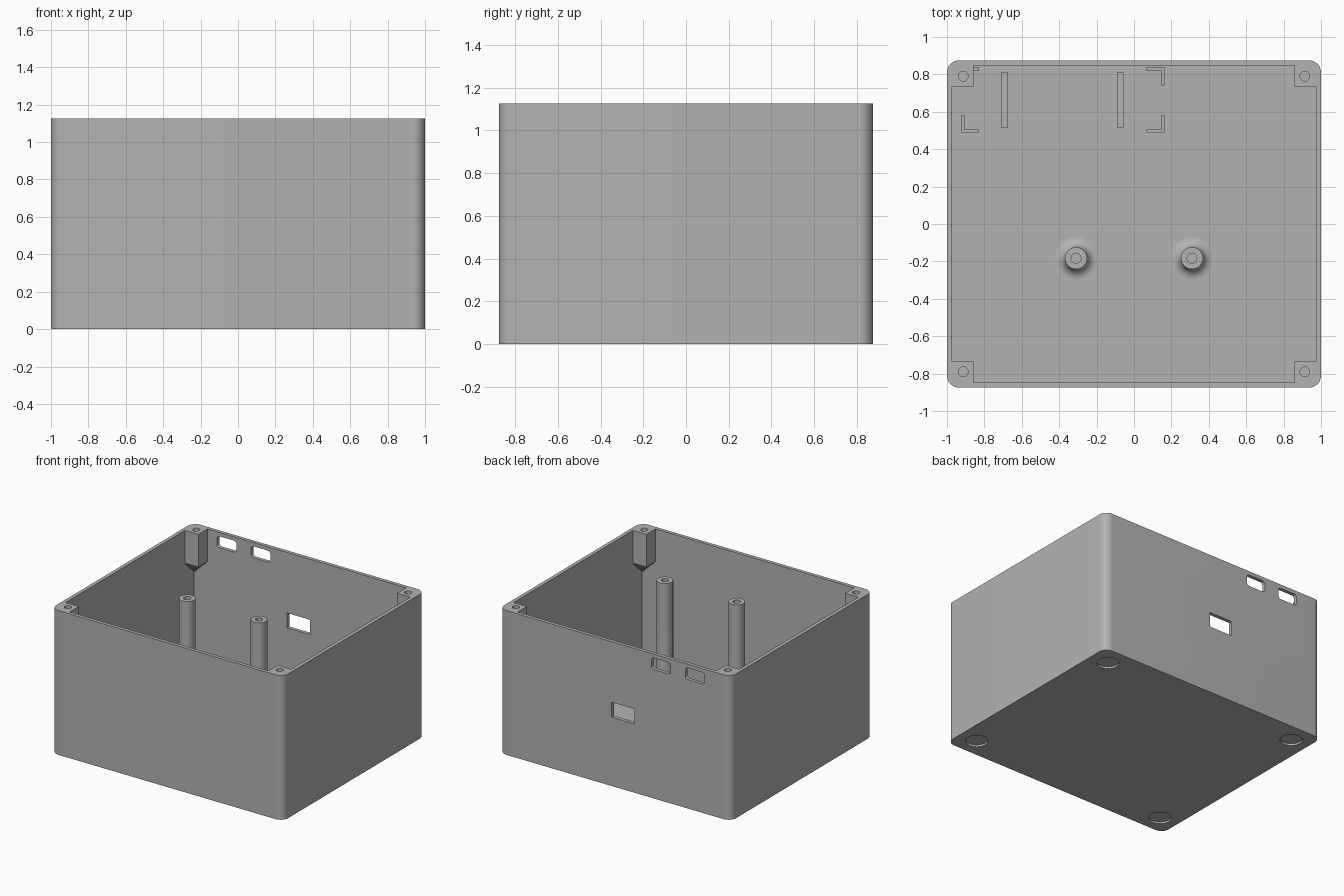
import bpy, bmesh, math
from mathutils import Vector

cube = bpy.data.objects.get("Cube")
if cube:
    bpy.data.objects.remove(cube, do_unlink=True)

HX, HY, H = 1.0, 0.875, 1.125      # half width, half depth, height
WALL, FLOOR = 0.028, 0.03
IX, IY = HX - WALL, HY - WALL      # inner wall faces

grey = bpy.data.materials.new("plain grey plastic")
grey.use_nodes = True
colour = (0.45, 0.45, 0.45, 1)
grey.diffuse_color = colour
grey.node_tree.nodes["Principled BSDF"].inputs["Base Color"].default_value = colour


def make(name, bm):
    bmesh.ops.recalc_face_normals(bm, faces=bm.faces[:])
    mesh = bpy.data.meshes.new(name)
    bm.to_mesh(mesh)
    bm.free()
    mesh.materials.append(grey)
    ob = bpy.data.objects.new(name, mesh)
    bpy.context.collection.objects.link(ob)
    return ob


def prism(name, outline, low, high):
    """Extrude a flat outline of 3D points by the vector high - low."""
    bm = bmesh.new()
    face = bm.faces.new([bm.verts.new(Vector(p) + Vector(low)) for p in outline])
    new = bmesh.ops.extrude_face_region(bm, geom=[face])["geom"]
    verts = [v for v in new if isinstance(v, bmesh.types.BMVert)]
    bmesh.ops.translate(bm, verts=verts, vec=Vector(high) - Vector(low))
    return make(name, bm)


def rounded(hx, hy, r, steps):
    """Outline of a rounded rectangle."""
    pts = []
    for k, (sx, sy) in enumerate(((1, 1), (-1, 1), (-1, -1), (1, -1))):
        for i in range(steps + 1):
            a = math.pi / 2 * (k + i / steps)
            pts.append((sx * (hx - r) + r * math.cos(a), sy * (hy - r) + r * math.sin(a)))
    return pts


def box(name, x0, x1, y0, y1, z0, z1):
    return prism(name, [(x0, y0, 0), (x1, y0, 0), (x1, y1, 0), (x0, y1, 0)], (0, 0, z0), (0, 0, z1))


def disc(name, x, y, r, z0, z1, n=40):
    ring = [(x + r * math.cos(math.tau * i / n), y + r * math.sin(math.tau * i / n), 0) for i in range(n)]
    return prism(name, ring, (0, 0, z0), (0, 0, z1))


def combine(target, tool, operation):
    mod = target.modifiers.new(operation, "BOOLEAN")
    mod.operation, mod.solver, mod.object = operation, "EXACT", tool
    bpy.context.view_layer.objects.active = target
    bpy.ops.object.modifier_apply(modifier=mod.name)
    bpy.data.objects.remove(tool, do_unlink=True)


def smooth(ob):
    bpy.ops.object.select_all(action="DESELECT")
    ob.select_set(True)
    bpy.context.view_layer.objects.active = ob
    bpy.ops.object.shade_smooth_by_angle(angle=math.radians(30))


# Open shell with rounded upright corners
shell = prism("box_shell", [(x, y, 0) for x, y in rounded(HX, HY, 0.065, 12)], (0, 0, 0), (0, 0, H))
combine(shell, box("cavity", -IX, IX, -IY, IY, FLOOR, H + 0.1), "DIFFERENCE")

CORNERS = [(sx, sy) for sx in (-1, 1) for sy in (-1, 1)]

# Screw blocks in the corners, tapering down into the wall corner
for sx, sy in CORNERS:
    bm = bmesh.new()
    for x in (0.857, IX + 0.003):
        for y in (0.735, IY + 0.003):
            for z in (0.87, H):
                bm.verts.new((sx * x, sy * y, z))
    bm.verts.new((sx * (IX + 0.003), sy * (IY + 0.003), 0.755))
    bmesh.ops.convex_hull(bm, input=bm.verts[:])
    bmesh.ops.dissolve_limit(bm, angle_limit=0.01, verts=bm.verts[:], edges=bm.edges[:])
    combine(shell, make("screw_block", bm), "UNION")

# Screw holes and round foot recesses under the floor
for sx, sy in CORNERS:
    combine(shell, disc("screw_hole", sx * 0.913, sy * 0.79, 0.026, 0.92, H + 0.1), "DIFFERENCE")
    combine(shell, disc("foot_recess", sx * 0.85, sy * 0.725, 0.08, -0.1, 0.015), "DIFFERENCE")

# Openings in the back wall: one square-cornered, two rounded
for x, z, hx, hz, r in ((-0.07, 0.595, 0.099, 0.058, 0),
                        (-0.397, 1.05, 0.083, 0.045, 0.022),
                        (-0.69, 1.05, 0.083, 0.045, 0.022)):
    if r:
        outline = rounded(hx, hz, r, 5)
    else:
        outline = [(hx, hz), (-hx, hz), (-hx, -hz), (hx, -hz)]
    cutter = prism("opening", [(x + u, 0, z + v) for u, v in outline], (0, IY - 0.05, 0), (0, HY + 0.1, 0))
    combine(shell, cutter, "DIFFERENCE")
smooth(shell)

# Tall hollow posts with a flared foot
FLARE, POST_R, BORE_R = 0.055, 0.059, 0.026
profile = [(0, H - 0.25), (BORE_R, H - 0.25), (BORE_R, H), (POST_R, H)]
for i in range(9):
    a = math.pi / 2 * i / 8
    profile.append((POST_R + FLARE * (1 - math.cos(a)), FLOOR + FLARE * (1 - math.sin(a))))
profile += [(POST_R + FLARE, FLOOR - 0.01), (0, FLOOR - 0.01)]
for side, x in (("left", 0.31), ("right", -0.31)):
    bm = bmesh.new()
    verts = [bm.verts.new((r, 0, z)) for r, z in profile]
    edges = [bm.edges.new(pair) for pair in zip(verts, verts[1:])]
    bmesh.ops.spin(bm, geom=verts + edges, cent=(0, 0, 0), axis=(0, 0, 1),
                   angle=math.tau, steps=48, use_merge=False)
    bmesh.ops.remove_doubles(bm, verts=bm.verts[:], dist=0.0005)
    post = make(side + "_post", bm)
    post.location = (x, -0.183, 0)
    smooth(post)

# Board support ribs on the floor
for side, x in (("left", -0.073), ("right", -0.693)):
    box(side + "_board_rib", x - 0.018, x + 0.018, 0.515, 0.81, FLOOR - 0.01, 0.1)

# L-shaped brackets around the board corners
T, ARM = 0.018, 0.095
for side, x, sx in (("left", 0.163, -1), ("right", -0.923, 1)):
    for end, y, sy in (("back", 0.836, -1), ("front", 0.488, 1)):
        outline = [(0, 0), (ARM, 0), (ARM, T), (T, T), (T, ARM), (0, ARM)]
        prism(f"{end}_{side}_board_bracket", [(x + sx * u, y + sy * v, 0) for u, v in outline],
              (0, 0, FLOOR - 0.01), (0, 0, 0.15))
